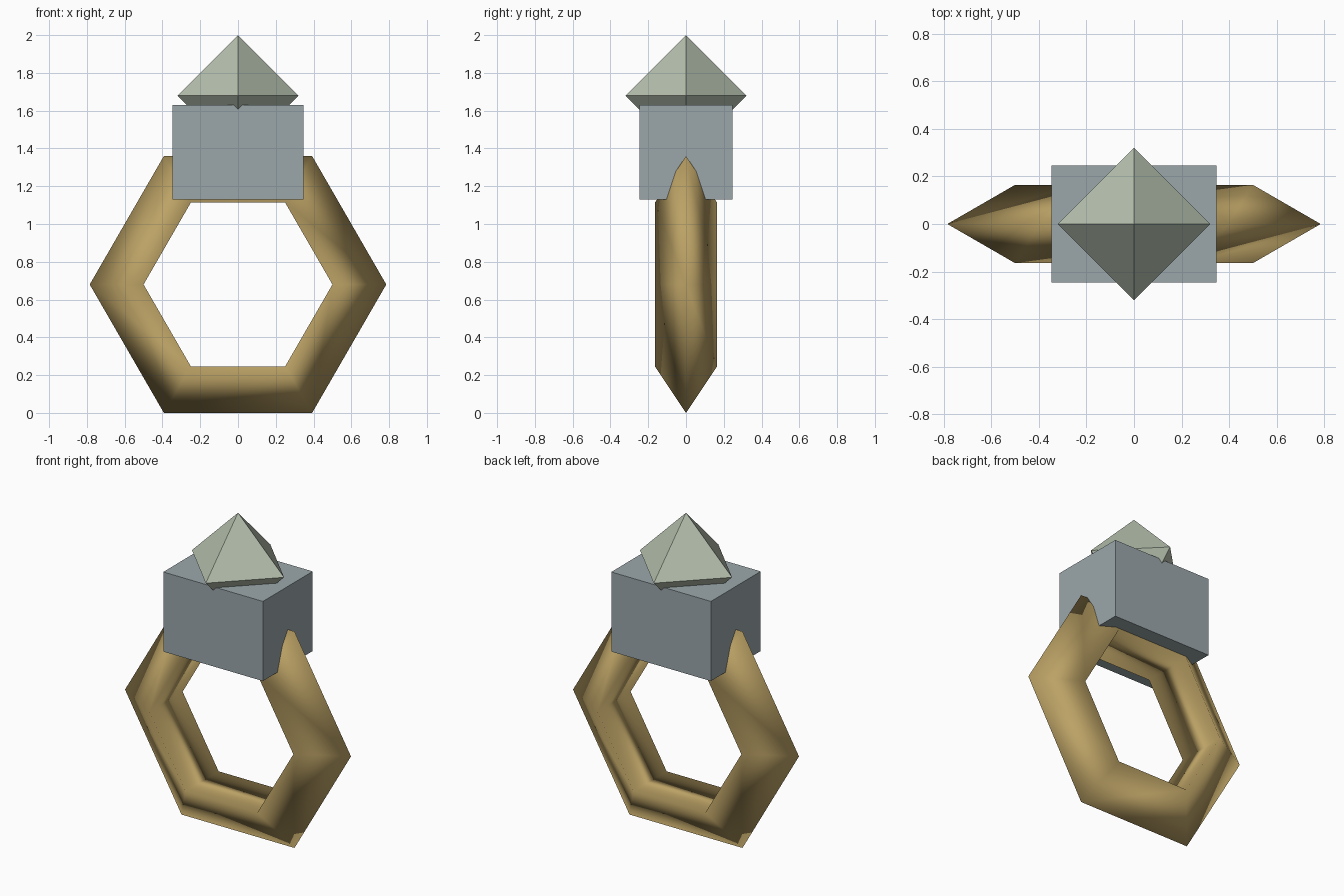
import bpy, bmesh, math
from mathutils import Vector

if "Cube" in bpy.data.objects:
    bpy.data.objects.remove(bpy.data.objects["Cube"])


def colour(obj, name, rgb):
    mat = bpy.data.materials.new(name)
    mat.diffuse_color = (*rgb, 1)
    mat.use_nodes = True
    mat.node_tree.nodes["Principled BSDF"].inputs["Base Color"].default_value = mat.diffuse_color
    obj.data.materials.append(mat)


# Band: six-sided ring with a triangular section, standing upright
R, r = 0.595, 0.19
band_z = (R + r) * math.sin(math.radians(60))
bpy.ops.mesh.primitive_torus_add(major_segments=6, minor_segments=3,
                                 major_radius=R, minor_radius=r,
                                 location=(0, 0, band_z),
                                 rotation=(math.pi / 2, 0, 0))
band = bpy.context.object
band.name = "ring_band"
bpy.ops.object.shade_smooth()
colour(band, "gold", (0.50, 0.36, 0.13))

# Setting: plain block over the top of the band
bpy.ops.mesh.primitive_cube_add(size=1, location=(0, 0, 1.38))
setting = bpy.context.object
setting.name = "gem_setting"
setting.scale = (0.692, 0.494, 0.5)
bpy.ops.object.transform_apply(location=False, rotation=False, scale=True)
colour(setting, "steel", (0.33, 0.39, 0.41))

# Gem: octahedron half sunk into the setting
bm = bmesh.new()
for axis in range(3):
    for sign in (-1, 1):
        p = Vector((0, 0, 0))
        p[axis] = sign * 0.32
        bm.verts.new(p)
bmesh.ops.convex_hull(bm, input=bm.verts[:])
bmesh.ops.recalc_face_normals(bm, faces=bm.faces[:])
mesh = bpy.data.meshes.new("gem")
bm.to_mesh(mesh)
bm.free()
gem = bpy.data.objects.new("gem", mesh)
gem.location.z = 1.68
bpy.context.collection.objects.link(gem)
colour(gem, "pale_green", (0.46, 0.52, 0.42))
